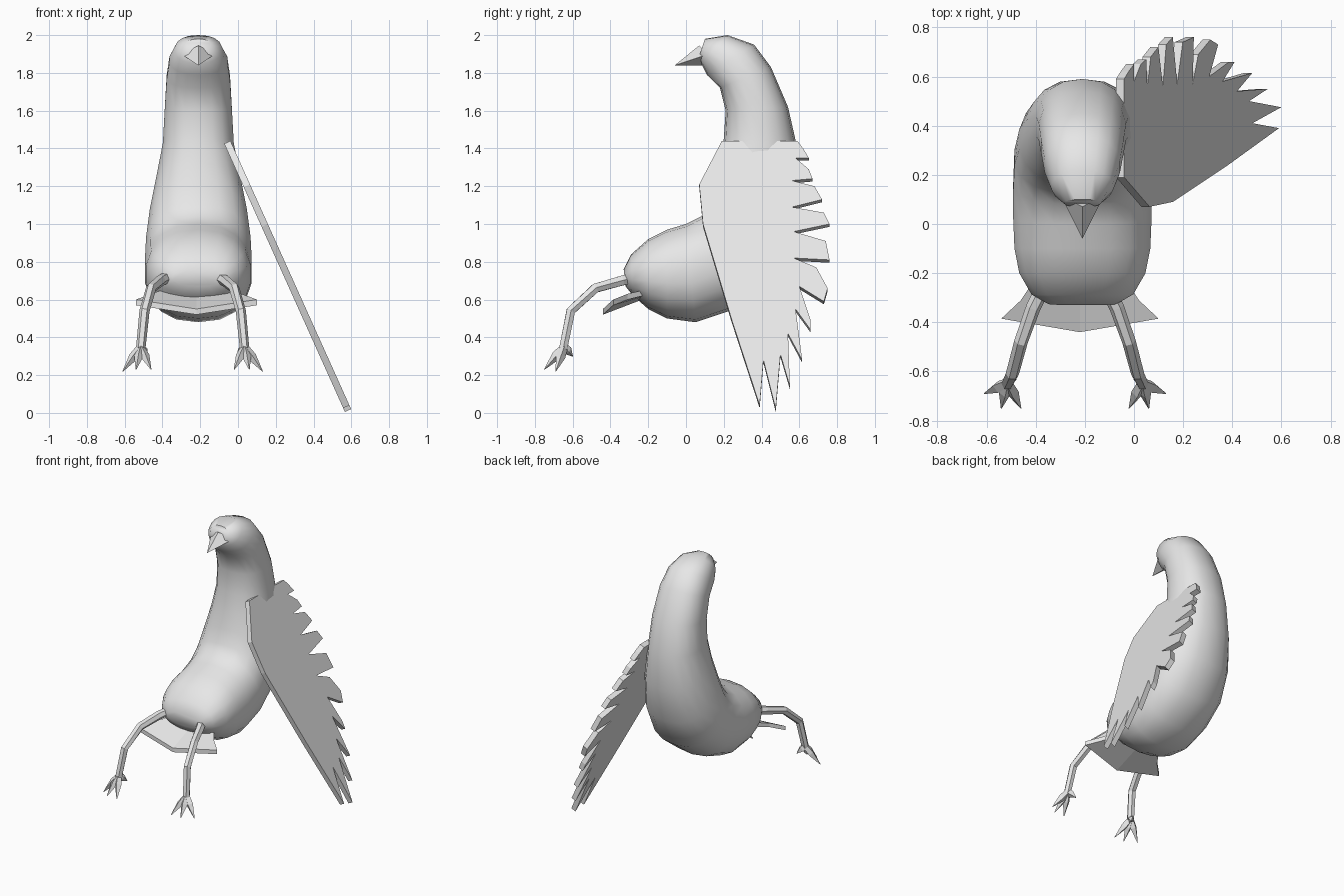
import bpy
import bmesh
from math import cos, sin, pi, copysign
from mathutils import Vector

default_cube = bpy.data.objects.get("Cube")
if default_cube:
    bpy.data.objects.remove(default_cube, do_unlink=True)

CENTRE = -0.22  # the bird's own middle plane, shifted by the open wing

plain_grey = bpy.data.materials.new("plain_grey")
plain_grey.use_nodes = True
GREY = (0.8, 0.8, 0.8, 1)
plain_grey.diffuse_color = GREY
for node in plain_grey.node_tree.nodes:
    if node.type == "BSDF_PRINCIPLED":
        node.inputs["Base Color"].default_value = GREY


def finish(name, bm, smooth=False):
    """Turn a bmesh into a named, coloured object."""
    bmesh.ops.recalc_face_normals(bm, faces=bm.faces)
    mesh = bpy.data.meshes.new(name)
    bm.to_mesh(mesh)
    bm.free()
    mesh.materials.append(plain_grey)
    obj = bpy.data.objects.new(name, mesh)
    bpy.context.collection.objects.link(obj)
    if smooth:
        bpy.ops.object.select_all(action="DESELECT")
        obj.select_set(True)
        bpy.context.view_layer.objects.active = obj
        bpy.ops.object.shade_smooth_by_angle(angle=pi / 3)
    return obj


def loft(name, rings, smooth=False):
    """Skin a list of equal rings and close both ends."""
    bm = bmesh.new()
    loops = [[bm.verts.new(point) for point in ring] for ring in rings]
    count = len(loops[0])
    for lower, upper in zip(loops, loops[1:]):
        for i in range(count):
            j = (i + 1) % count
            bm.faces.new((lower[i], lower[j], upper[j], upper[i]))
    bm.faces.new(loops[0][::-1])
    bm.faces.new(loops[-1])
    return finish(name, bm, smooth)


def tube(name, path, radii, sides=6):
    """Sweep a tapering polygon along a path."""
    path = [Vector(point) for point in path]
    rings = []
    for i, (point, radius) in enumerate(zip(path, radii)):
        before = path[max(i - 1, 0)]
        after = path[min(i + 1, len(path) - 1)]
        along = (after - before).normalized()
        across = Vector((1, 0, 0))
        across = (across - along * across.dot(along)).normalized()
        other = along.cross(across)
        rings.append([
            point + radius * (across * cos(2 * pi * k / sides)
                              + other * sin(2 * pi * k / sides))
            for k in range(sides)])
    return loft(name, rings)


def plate(name, outline, offset):
    """Extrude a flat or folded outline by an offset vector."""
    offset = Vector(offset)
    top = [Vector(point) for point in outline]
    return loft(name, [top, [point + offset for point in top]])


def body_ring(inner_y, inner_z, outer_y, outer_z, half_width, sides=18):
    """Rounded cross-section between the inner and outer side of the bend."""
    inner = Vector((CENTRE + 0.01, inner_y, inner_z))
    outer = Vector((CENTRE + 0.01, outer_y, outer_z))
    middle, reach = (inner + outer) / 2, (outer - inner) / 2
    ring = []
    for k in range(sides):
        angle = 2 * pi * k / sides
        c, s = cos(angle), sin(angle)
        across = copysign(abs(s) ** 0.85, s) * half_width
        ring.append(middle + reach * copysign(abs(c) ** 0.9, c)
                    + Vector((across, 0, 0)))
    return ring


# Body, neck and head: one bent shape, from the belly tip up to the brow
BODY = [
    (-.33, .76, -.32, .67, .14),
    (-.29, .84, -.28, .62, .21),
    (-.2, .92, -.2, .55, .26),
    (-.1, .97, -.1, .5, .28),
    (0, 1, .05, .48, .285),
    (.08, 1.04, .23, .54, .285),
    (.12, 1.1, .42, .68, .28),
    (.15, 1.2, .54, .9, .26),
    (.18, 1.32, .59, 1.15, .225),
    (.2, 1.45, .59, 1.4, .19),
    (.21, 1.6, .54, 1.62, .18),
    (.18, 1.72, .45, 1.83, .17),
    (.11, 1.79, .36, 1.95, .155),
    (.08, 1.85, .22, 2, .125),
    (.07, 1.89, .1, 1.98, .075),
]
loft("body", [body_ring(*section) for section in BODY], smooth=True)

# Beak: four-sided pyramid
bm = bmesh.new()
tip = bm.verts.new((CENTRE + .01, -.06, 1.84))
base = [bm.verts.new((CENTRE + .01 + dx, y, z)) for dx, y, z in
        ((-.09, .12, 1.9), (0, .07, 1.945), (.09, .12, 1.9), (0, .11, 1.84))]
bm.faces.new(base)
for i in range(len(base)):
    bm.faces.new((base[i - 1], base[i], tip))
finish("beak", bm)

# Tail: folded fan under the belly
HALF_TAIL = [(.32, -.385, .6), (.24, -.31, .63), (.1, -.1, .68)]
bm = bmesh.new()
layers = []
for drop in (0, -.03):
    front = bm.verts.new((CENTRE, -.44, .55 + drop))
    back = bm.verts.new((CENTRE, -.1, .68 + drop))
    rim = [front]
    rim += [bm.verts.new((CENTRE + x, y, z + drop)) for x, y, z in HALF_TAIL]
    rim.append(back)
    rim += [bm.verts.new((CENTRE - x, y, z + drop))
            for x, y, z in reversed(HALF_TAIL)]
    half = len(HALF_TAIL) + 2
    bm.faces.new(rim[:half])
    bm.faces.new(rim[half - 1:] + [front])
    layers.append(rim)
upper, lower = layers
for i in range(len(upper)):
    bm.faces.new((upper[i - 1], upper[i], lower[i], lower[i - 1]))
finish("tail", bm)

# Wing: sloping flat plate whose rear edge is cut into feathers
WING_FRONT = [(.59, 1.44), (.19, 1.44), (.07, 1.21), (.09, 1), (.24, .5),
              (.39, .04)]
FEATHERS = [  # notch, then the corners of the next feather tip
    (.41, .28), (.475, .02),
    (.5, .31), (.55, .14),
    (.54, .42), (.615, .28),
    (.58, .55), (.66, .44), (.66, .49),
    (.6, .67), (.73, .59), (.75, .66), (.69, .77),
    (.57, .82), (.76, .81), (.74, .91),
    (.57, .96), (.76, 1), (.73, 1.06),
    (.56, 1.09), (.72, 1.13), (.68, 1.2),
    (.56, 1.23), (.67, 1.24), (.65, 1.29),
    (.58, 1.35), (.65, 1.35), (.62, 1.4),
]
plate("left_wing",
      [(-.04 + (1.44 - z) * .45, y, z) for y, z in WING_FRONT + FEATHERS],
      (-.033, 0, -.015))

# Legs and feet: the same bent tube and four claws on each side
LEG = [(.13, -.26, .72), (.17, -.34, .7), (.22, -.48, .66),
       (.255, -.61, .54), (.275, -.65, .34)]
CLAWS = {"outer_toe": (.37, -.69, .22), "middle_toe": (.3, -.75, .23),
         "inner_toe": (.22, -.75, .23), "back_toe": (.24, -.6, .3)}
for side, sign in (("left", 1), ("right", -1)):
    def place(point):
        x, y, z = point
        return (CENTRE - .02 + sign * x, y, z)

    tube(side + "_leg", [place(point) for point in LEG],
         [.03, .03, .028, .027, .025])
    ankle = (.275, -.645, .35)
    for claw, end in CLAWS.items():
        knuckle = Vector(ankle).lerp(Vector(end), .4)
        tube(side + "_" + claw, [place(p) for p in (ankle, knuckle, end)],
             [.02, .025, .002], sides=4)
